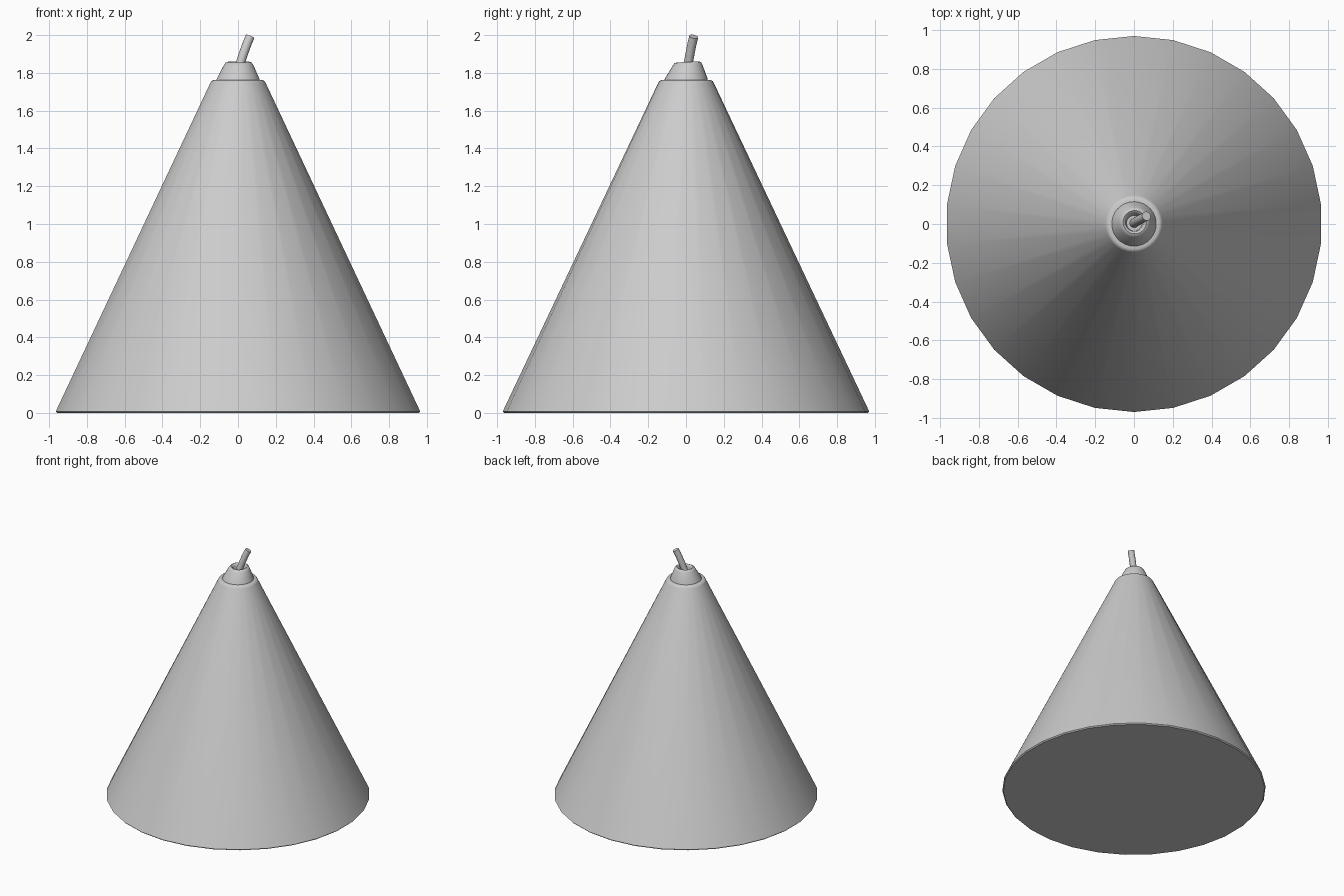
import bpy
import bmesh
import math
from mathutils import Matrix, Vector

cube = bpy.data.objects.get("Cube")
if cube:
    bpy.data.objects.remove(cube, do_unlink=True)

grey = bpy.data.materials.new("light grey")
grey.use_nodes = True
colour = (0.6, 0.6, 0.6, 1)
grey.diffuse_color = colour
grey.node_tree.nodes["Principled BSDF"].inputs["Base Color"].default_value = colour


def finish(name, bm, angle):
    """Turn a bmesh into a grey, smooth shaded object."""
    bmesh.ops.recalc_face_normals(bm, faces=bm.faces)
    mesh = bpy.data.meshes.new(name)
    bm.to_mesh(mesh)
    bm.free()
    mesh.materials.append(grey)
    obj = bpy.data.objects.new(name, mesh)
    bpy.context.collection.objects.link(obj)
    bpy.ops.object.select_all(action="DESELECT")
    obj.select_set(True)
    bpy.context.view_layer.objects.active = obj
    bpy.ops.object.shade_smooth_by_angle(angle=math.radians(angle))
    return obj


def loft(name, rings, sides, angle=40):
    """Skin a row of rings given as (centre, radius, axis); close both ends."""
    bm = bmesh.new()
    rows = []
    for centre, radius, axis in rings:
        turn = Vector((0, 0, 1)).rotation_difference(Vector(axis)).to_matrix().to_4x4()
        place = Matrix.Translation(centre) @ turn
        row = []
        for i in range(sides):
            a = math.pi / 2 + math.tau * i / sides
            row.append(bm.verts.new(place @ Vector((radius * math.cos(a), radius * math.sin(a), 0))))
        rows.append(row)
    for low, high in zip(rows, rows[1:]):
        for i in range(sides):
            j = (i + 1) % sides
            bm.faces.new((low[i], low[j], high[j], high[i]))
    bm.faces.new(rows[0])
    bm.faces.new(rows[-1])
    return finish(name, bm, angle)


def upright(profile, shift=(0, 0)):
    return [((shift[0], shift[1], z), r, (0, 0, 1)) for r, z in profile]


# Conical shade with a closed base and a softened top edge
loft("shade", upright([(0.962, 0), (0.97, 0.008), (0.148, 1.745), (0.141, 1.757),
                       (0.13, 1.762), (0.11, 1.762)]), 30)

# Cord collar: a tapered cap, rounded rim and hollow, leaning slightly
collar = [(0.117, 1.755), (0.112, 1.772), (0.078, 1.842), (0.07, 1.854),
          (0.06, 1.858), (0.051, 1.853), (0.046, 1.84), (0.04, 1.80)]
lean = []
for r, z in collar:
    t = max(0, (z - 1.76) / 0.1)
    lean.append(((0.004 * t, 0.01 * t, z), r, (0, -0.05 * t, 1)))
loft("cord_collar", lean, 30, 50)

# Short stub of cord bending up out of the collar
path = [Vector(p) for p in ((0.0, 0.004, 1.79), (0.008, 0.01, 1.84), (0.03, 0.022, 1.905),
                            (0.05, 0.033, 1.96), (0.064, 0.041, 1.992))]
cord = []
for i, p in enumerate(path):
    axis = path[min(i + 1, len(path) - 1)] - path[max(i - 1, 0)]
    cord.append((p, 0.024, axis))
loft("cord", cord, 16)
